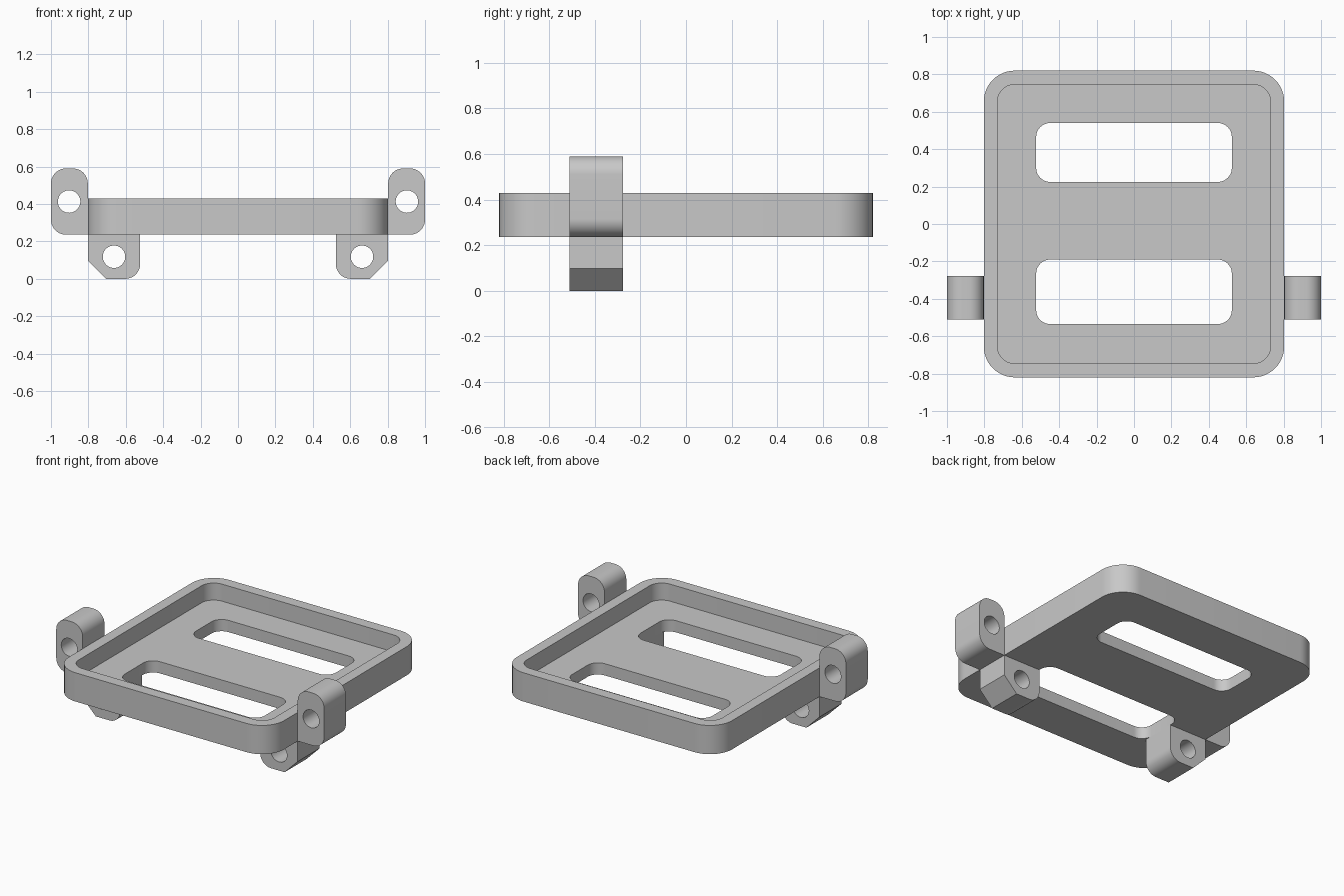
import bpy, bmesh, math
from mathutils import Vector, Matrix

cube = bpy.data.objects.get("Cube")
if cube:
    bpy.data.objects.remove(cube, do_unlink=True)

GREY = (0.58, 0.58, 0.58, 1)
grey = bpy.data.materials.new("plain grey")
grey.use_nodes = True
grey.diffuse_color = GREY
grey.node_tree.nodes["Principled BSDF"].inputs["Base Color"].default_value = GREY


def outline(corners, steps=12):
    """Closed loop from (x, y, radius) corners; rounded corners are square ones."""
    loop = []
    for i, (x, y, r) in enumerate(corners):
        p = Vector((x, y))
        if r == 0:
            loop.append(p)
            continue
        to_prev = (Vector(corners[i - 1][:2]) - p).normalized()
        to_next = (Vector(corners[(i + 1) % len(corners)][:2]) - p).normalized()
        centre = p + r * (to_prev + to_next)
        for k in range(steps + 1):
            a = math.pi / 2 * k / steps
            loop.append(centre - r * (math.cos(a) * to_next + math.sin(a) * to_prev))
    return loop


def rounded_rect(x0, x1, y0, y1, r):
    return outline([(x0, y0, r), (x1, y0, r), (x1, y1, r), (x0, y1, r)])


def circle(x, y, r, steps=40):
    return [Vector((x + r * math.cos(math.tau * k / steps),
                    y + r * math.sin(math.tau * k / steps))) for k in range(steps)]


def ring(bm, loop, z):
    return [bm.verts.new((p.x, p.y, z)) for p in loop]


def cap(bm, loops, z):
    """Flat face at height z bounded by the first loop, with the rest as holes."""
    edges = []
    for loop in loops:
        vs = ring(bm, loop, z)
        edges += [bm.edges.new((vs[i - 1], vs[i])) for i in range(len(vs))]
    bmesh.ops.triangle_fill(bm, edges=edges, use_beauty=True)


def wall(bm, loop, z0, z1):
    low, high = ring(bm, loop, z0), ring(bm, loop, z1)
    for i in range(len(loop)):
        bm.faces.new((low[i - 1], low[i], high[i], high[i - 1]))


def finish(bm, name, matrix=Matrix()):
    bmesh.ops.remove_doubles(bm, verts=bm.verts[:], dist=0.0001)
    bmesh.ops.transform(bm, matrix=matrix, verts=bm.verts[:])
    bmesh.ops.recalc_face_normals(bm, faces=bm.faces[:])
    mesh = bpy.data.meshes.new(name)
    bm.to_mesh(mesh)
    bm.free()
    mesh.materials.append(grey)
    obj = bpy.data.objects.new(name, mesh)
    bpy.context.collection.objects.link(obj)
    bpy.ops.object.select_all(action='DESELECT')
    obj.select_set(True)
    bpy.context.view_layer.objects.active = obj
    bpy.ops.object.shade_smooth_by_angle(angle=math.radians(30))


# Tray: raised rim around a floor with two slots
BOTTOM, FLOOR, RIM = 0.236, 0.315, 0.43
outer = rounded_rect(-0.803, 0.803, -0.82, 0.82, 0.165)
inner = rounded_rect(-0.73, 0.73, -0.745, 0.745, 0.09)
slots = [rounded_rect(-0.523, 0.523, 0.225, 0.54, 0.075),
         rounded_rect(-0.523, 0.523, -0.535, -0.19, 0.075)]
bm = bmesh.new()
cap(bm, [outer, inner], RIM)
cap(bm, [inner] + slots, FLOOR)
cap(bm, [outer] + slots, BOTTOM)
wall(bm, outer, BOTTOM, RIM)
wall(bm, inner, FLOOR, RIM)
for slot in slots:
    wall(bm, slot, BOTTOM, FLOOR)
finish(bm, "tray")


def lug(name, corners, hole):
    """Pierced lug: profile in x and z, running along y."""
    bm = bmesh.new()
    loops = [outline(corners), circle(*hole)]
    for depth in (0.277, 0.51):
        cap(bm, loops, depth)
    for loop in loops:
        wall(bm, loop, 0.277, 0.51)
    finish(bm, name, Matrix.Rotation(math.pi / 2, 4, 'X'))


# Side lugs stand beside the tray, lower lugs hang beneath it
for side, s in (("left", 1), ("right", -1)):
    lug(side + "_side_lug",
        [(s * 0.803, BOTTOM, 0), (s, BOTTOM, 0.08), (s, 0.59, 0.08), (s * 0.803, 0.59, 0.08)],
        (s * 0.903, 0.413, 0.06))
    lug(side + "_lower_lug",
        [(s * 0.523, BOTTOM, 0), (s * 0.523, 0, 0.08), (s * 0.705, 0, 0),
         (s * 0.803, 0.098, 0), (s * 0.803, BOTTOM, 0)],
        (s * 0.663, 0.118, 0.06))
